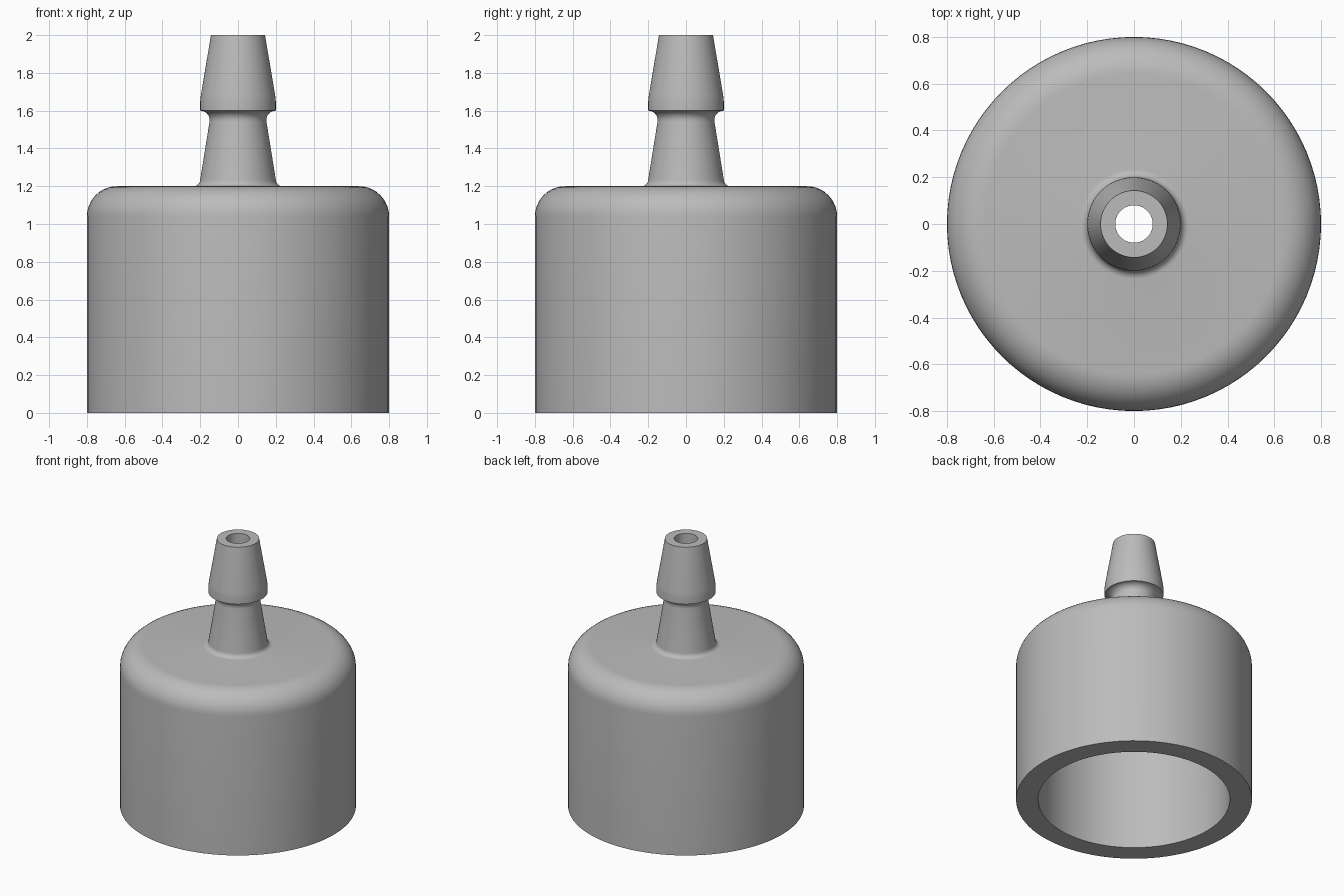
import bpy, bmesh, math

cube = bpy.data.objects.get("Cube")
if cube:
    bpy.data.objects.remove(cube, do_unlink=True)

SEGMENTS = 96


def material(name, rgb):
    mat = bpy.data.materials.new(name)
    mat.use_nodes = True
    mat.diffuse_color = (*rgb, 1)
    mat.node_tree.nodes["Principled BSDF"].inputs["Base Color"].default_value = (*rgb, 1)
    return mat


def arc(cx, cz, radius, start, end, steps=10):
    """Points on a circular fillet, angles in degrees."""
    angles = [math.radians(start + (end - start) * i / steps) for i in range(steps + 1)]
    return [(cx + radius * math.cos(a), cz + radius * math.sin(a)) for a in angles]


def lathe(name, profile, mat):
    """Spin a closed (radius, height) profile around the z axis."""
    bm = bmesh.new()
    verts = [bm.verts.new((r, 0, z)) for r, z in profile]
    edges = [bm.edges.new((v, verts[(i + 1) % len(verts)])) for i, v in enumerate(verts)]
    bmesh.ops.spin(bm, geom=verts + edges, cent=(0, 0, 0), axis=(0, 0, 1),
                   angle=math.tau, steps=SEGMENTS, use_merge=True)
    bmesh.ops.remove_doubles(bm, verts=bm.verts[:], dist=1e-5)
    bmesh.ops.recalc_face_normals(bm, faces=bm.faces[:])
    mesh = bpy.data.meshes.new(name)
    bm.to_mesh(mesh)
    bm.free()
    mesh.materials.append(mat)
    obj = bpy.data.objects.new(name, mesh)
    bpy.context.collection.objects.link(obj)
    bpy.ops.object.select_all(action="DESELECT")
    obj.select_set(True)
    bpy.context.view_layer.objects.active = obj
    bpy.ops.object.shade_smooth_by_angle(angle=math.radians(30))
    return obj


grey = material("plain grey", (0.5, 0.5, 0.5))

# Cup wall and rounded shoulder
profile = [(0.65, 0), (0.8, 0)] + arc(0.64, 1.04, 0.16, 0, 90)
# Small fillet at the root of the nozzle
profile += arc(0.235, 1.235, 0.035, 270, 180, 6)
# Lower taper, then flare under the barb
profile += arc(0.2, 1.55, 0.05, 190, 90, 8)
# Barb: short rounded land, then taper to the tip
profile += [(0.2, 1.65), (0.197, 1.68), (0.143, 2), (0.08, 2)]
# Through bore, then the inside of the cup
profile += [(0.08, 1.05)] + arc(0.6, 1.0, 0.05, 90, 0, 6)

lathe("hose_cap", profile, grey)
